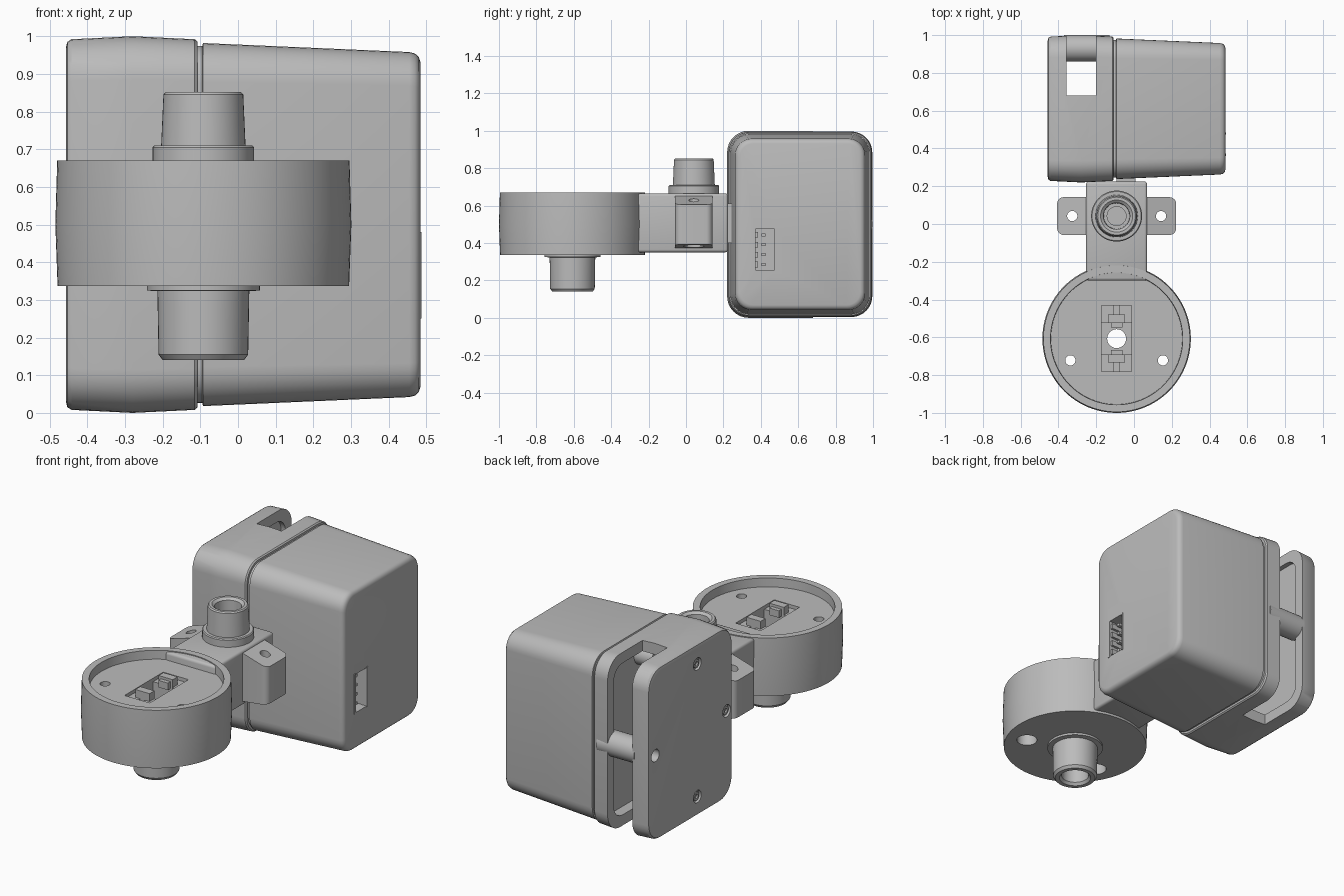
import bpy
from math import cos, sin, pi, radians
from mathutils import Vector

cube = bpy.data.objects.get("Cube")
if cube:
    bpy.data.objects.remove(cube)

grey = bpy.data.materials.new("plain_grey")
grey.use_nodes = True
COLOUR = (0.5, 0.5, 0.5, 1)
grey.diffuse_color = COLOUR
grey.node_tree.nodes["Principled BSDF"].inputs["Base Color"].default_value = COLOUR

CX = -0.092            # centre line of disc, bridge and sockets
DISC_Y, POST_Y = -0.607, 0.042
BOX_Y, BOX_Z = 0.61, 0.5


def loft(name, rings):
    """Solid skinned through equal-length rings, capped at both ends."""
    n = len(rings[0])
    verts = [p for ring in rings for p in ring]
    faces = [list(range(n))[::-1], [len(verts) - n + i for i in range(n)]]
    for k in range(len(rings) - 1):
        for i in range(n):
            a, b = k * n + i, k * n + (i + 1) % n
            faces.append([a, b, b + n, a + n])
    mesh = bpy.data.meshes.new(name)
    mesh.from_pydata(verts, [], faces)
    mesh.materials.append(grey)
    ob = bpy.data.objects.new(name, mesh)
    bpy.context.collection.objects.link(ob)
    return ob


def place(u, v, w, axis):
    return Vector((u, v, w)) if axis == "z" else Vector((w, u, v))


def lathe(name, profile, u, v, axis="z", n=48):
    """Turn (radius, height) pairs about an axis through u, v."""
    return loft(name, [[place(u + r * cos(2 * pi * i / n), v + r * sin(2 * pi * i / n), h, axis)
                        for i in range(n)] for r, h in profile])


def rounded(u, v, hu, hv, r, w, axis="x", steps=8):
    """Ring in the shape of a rounded rectangle."""
    ring = []
    for q, (su, sv) in enumerate([(1, 1), (-1, 1), (-1, -1), (1, -1)]):
        for s in range(steps + 1):
            a = pi / 2 * (q + s / steps)
            ring.append(place(u + su * (hu - r) + r * cos(a), v + sv * (hv - r) + r * sin(a), w, axis))
    return ring


def box(name, x0, x1, y0, y1, z0, z1):
    corners = [(x0, y0), (x1, y0), (x1, y1), (x0, y1)]
    return loft(name, [[Vector((x, y, z)) for x, y in corners] for z in (z0, z1)])


def rod(u, v, r, w0, w1, axis="z", name="cutter", n=32):
    return lathe(name, [(r, w0), (r, w1)], u, v, axis, n)


def activate(ob):
    bpy.ops.object.select_all(action="DESELECT")
    ob.select_set(True)
    bpy.context.view_layer.objects.active = ob


def cut(ob, *cutters):
    activate(ob)
    for c in cutters:
        c.hide_render = True
        mod = ob.modifiers.new("cut", "BOOLEAN")
        mod.operation, mod.solver, mod.object = "DIFFERENCE", "EXACT", c
        bpy.ops.object.modifier_apply(modifier=mod.name)
        bpy.data.objects.remove(c)


def bevel(ob, width):
    activate(ob)
    mod = ob.modifiers.new("bevel", "BEVEL")
    mod.width, mod.segments = width, 3
    bpy.ops.object.modifier_apply(modifier=mod.name)


# Motor case: flange, groove and tapered cover in one skin (x, inset)
sections = [(-.457, .03), (-.453, .015), (-.442, .008), (-.28, 0), (-.115, .008), (-.108, .014),
            (-.108, .026), (-.095, .026), (-.093, .018), (.455, .042), (.47, .046), (.48, .055), (.484, .068)]
case = loft("motor_case", [rounded(BOX_Y, BOX_Z, .39 - d, .5 - d, .115 - d * .6, x) for x, d in sections])

# Open gap at the back, and the hollow behind its rims
cut(case,
    box("cutter", -.357, -.2, .68, 1.1, -.1, 1.1),
    loft("cutter", [rounded(BOX_Y, BOX_Z, .33, .435, .08, x) for x in (-.385, -.14)]))

# Screw pockets and cable hole on the outer plate
screws = [(.55, .88), (.55, .12), (.285, .51)]
cut(case, *[rod(y, z, .035, -.5, -.44, "x") for y, z in screws], rod(.93, .5, .035, -.5, -.36, "x"))
for y, z in screws:
    lathe("plate_screw", [(.024, -.42), (.024, -.452), (.012, -.452), (.012, -.443)], y, z, "x", 24)

# Spacer posts inside the gap
cross_post = rod(.93, .5, .07, -.37, -.13, "x", "cross_post")
cut(cross_post, rod(.93, .5, .035, -.5, -.3, "x"))
for z in (.88, .12):
    lathe("screw_post", [(.06, -.13), (.06, -.25), (.035, -.25), (.035, -.21)], .61, z, "x", 32)
lathe("inner_drum", [(.16, -.13), (.16, -.26), (.14, -.28)], .5, .5, "x")

# Connector socket with four pins
cut(case, box("cutter", .38, .6, .37, .475, .255, .475))
for y in (.366, .479):
    box("socket_lip", .45, .487, y - .006, y + .006, .25, .48)
for i in range(4):
    z = .285 + i * .053
    box("connector_pin", .37, .46, .405, .425, z - .008, z + .008)
    box("connector_rib", .40, .475, .37, .385, z - .015, z + .015)

# Bridge between case and disc
bridge = box("bridge", CX - .162, CX + .162, -.3, .225, .35, .665)
bevel(bridge, .015)
box("bridge_key", CX, CX + .1, .2, .26, .4, .61)

# Mounting ears with sloped faces
for side in (-1, 1):
    rings = []
    for z, slope in ((.37, .12), (.66, -.3)):
        ring = rounded(CX + side * .215, POST_Y, .1, .1, .035, z, "z")
        for p in ring:
            p.z += slope * max(abs(p.x - CX) - .13, -.02)
        rings.append(ring)
    ear = loft("mounting_ear", rings)
    hx = CX + side * .235
    cut(ear, rod(hx, POST_Y, .027, .2, .8), rod(hx, POST_Y, .055, .2, .45))

# Upper socket on the bridge
lathe("upper_socket", [(.135, .64), (.135, .705), (.13, .71), (.112, .71), (.106, .845), (.1, .852),
                       (.085, .852), (.07, .84), (.068, .75), (.05, .75), (.05, .70)], CX, POST_Y)

# Round housing with a raised rim
disc = lathe("round_housing", [(.387, .337), (.393, .5), (.388, .67), (.35, .67), (.348, .62)],
             CX, DISC_Y, n=96)
hole_y = -.722
cutters = [box("cutter", CX - .08, CX + .08, DISC_Y - .175, DISC_Y + .175, .5, .8),
           rod(CX, DISC_Y, .05, .2, .8)]
for side in (-1, 1):
    cutters += [rod(CX + side * .245, hole_y, .027, .2, .8), rod(CX + side * .245, hole_y, .055, .2, .42)]
cut(disc, *cutters)

# Latch clips in the slot
for side in (-1, 1):
    y = DISC_Y + side * .105
    box("latch_clip", CX - .045, CX + .045, y - .022, y + .022, .48, .645)
    box("latch_head", CX - .03, CX + .03, y - side * .045, y, .59, .63)
    for x in (CX - .048, CX + .048):
        y = DISC_Y + side * .13
        box("slot_ledge", x - .032, x + .032, y - .046, y + .046, .48, .6)

# Lower socket under the housing
spout = lathe("lower_socket", [(.15, .36), (.15, .325), (.122, .323), (.119, .155), (.108, .14),
                               (.085, .14), (.073, .155), (.07, .26)], CX, DISC_Y)
cut(spout, rod(CX, DISC_Y, .05, .1, .5))

# Recalculate normals and shade
for ob in bpy.context.scene.objects:
    if ob.type == "MESH" and grey.name in ob.data.materials:
        activate(ob)
        bpy.ops.object.mode_set(mode="EDIT")
        bpy.ops.mesh.select_all(action="SELECT")
        bpy.ops.mesh.normals_make_consistent(inside=False)
        bpy.ops.object.mode_set(mode="OBJECT")
        bpy.ops.object.shade_smooth_by_angle(angle=radians(32))
